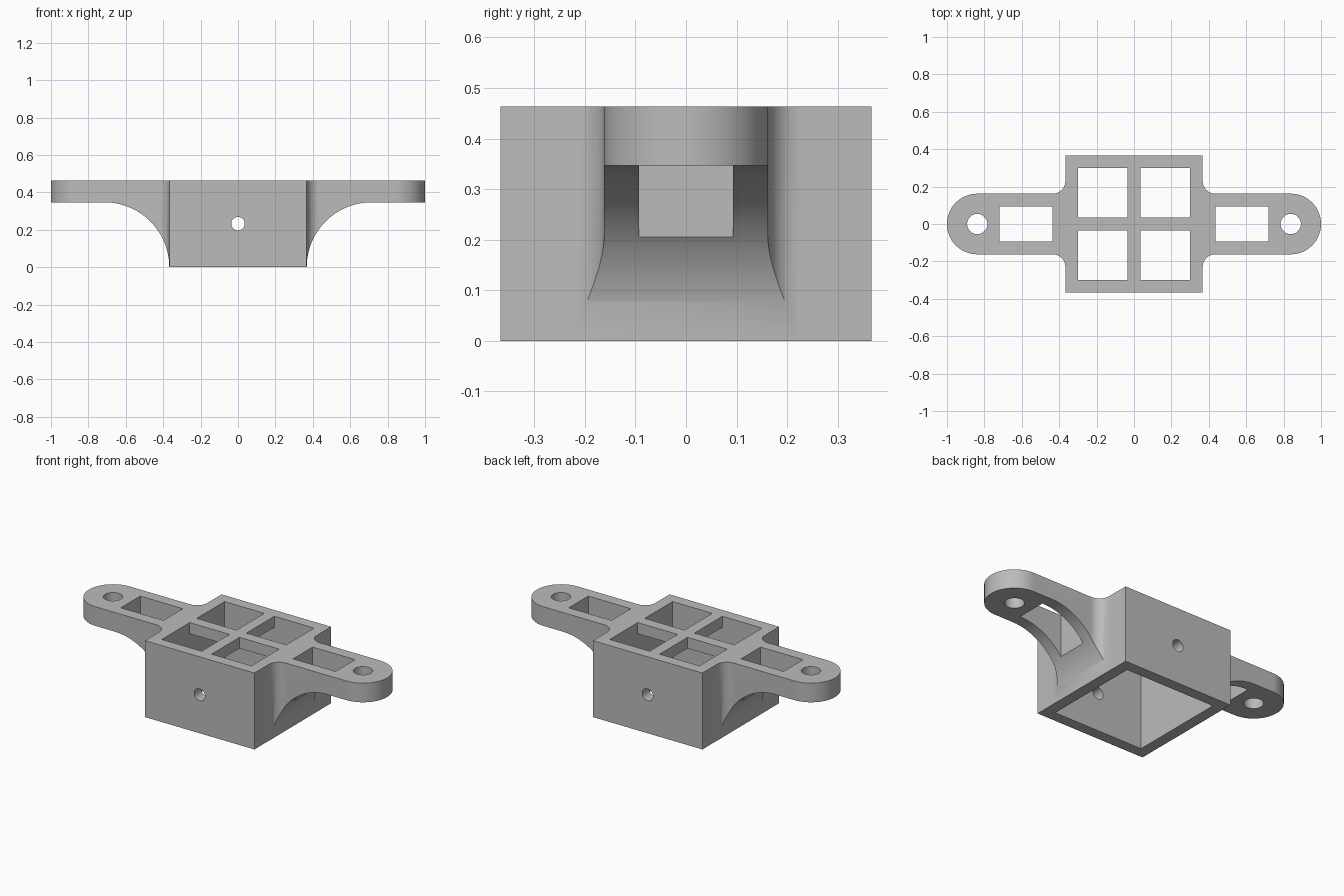
import bpy, bmesh, math
from mathutils import Vector

if "Cube" in bpy.data.objects:
    bpy.data.objects.remove(bpy.data.objects["Cube"])

BOX, TOP = 0.367, 0.463        # half width and height of the body
ARM, REACH = 0.162, 0.838      # arm half width, centre of the rounded tip
ARM_Z, BLEND = 0.347, 0.068    # arm underside, corner blend radius


def arc(cx, cy, r, a0, a1, n):
    return [(cx + r * math.cos(math.radians(a0 + (a1 - a0) * i / n)),
             cy + r * math.sin(math.radians(a0 + (a1 - a0) * i / n)))
            for i in range(n + 1)]


def prism(name, points, lo, hi, axis='Z'):
    """Extrude a 2D outline along Z (outline in xy) or Y (outline in xz)."""
    bm = bmesh.new()
    place = (lambda p: (p[0], p[1], lo)) if axis == 'Z' else (lambda p: (p[0], lo, p[1]))
    step = Vector((0, 0, hi - lo)) if axis == 'Z' else Vector((0, hi - lo, 0))
    face = bm.faces.new([bm.verts.new(place(p)) for p in points])
    out = bmesh.ops.extrude_face_region(bm, geom=[face])
    bmesh.ops.translate(bm, vec=step,
                        verts=[v for v in out['geom'] if isinstance(v, bmesh.types.BMVert)])
    bmesh.ops.recalc_face_normals(bm, faces=bm.faces)
    mesh = bpy.data.meshes.new(name)
    bm.to_mesh(mesh)
    bm.free()
    obj = bpy.data.objects.new(name, mesh)
    bpy.context.collection.objects.link(obj)
    return obj


def rect(x0, x1, y0, y1):
    return [(x0, y0), (x1, y0), (x1, y1), (x0, y1)]


def circle(cx, cy, r, n=48):
    return arc(cx, cy, r, 0, 360, n)[:-1]


# Plan outline: square body with two round-tipped arms, corners blended
quarter = [(BOX, -BOX)] + arc(BOX + BLEND, -ARM - BLEND, BLEND, 180, 90, 12)
right = quarter + arc(REACH, 0, ARM, -90, 90, 48) + [(x, -y) for x, y in reversed(quarter)]
outline = right + [(-x, -y) for x, y in right]
bracket = prism("bracket", outline, 0, TOP)

cutters = []
for s in (-1, 1):
    # Curved hollow beneath each arm
    under = [(BOX + 0.0005, -0.1)] + arc(BOX + 0.0005 + ARM_Z, 0, ARM_Z, 180, 90, 40)
    under += [(1.2, ARM_Z), (1.2, -0.1)]
    cutters.append(prism("underside_cutter", [(s * x, z) for x, z in under], -0.6, 0.6, 'Y'))
    # Arm window and screw hole
    cutters.append(prism("window_cutter", rect(*sorted((s * 0.435, s * 0.72)), -0.093, 0.093), -0.2, 0.7))
    cutters.append(prism("screw_cutter", circle(s * REACH, 0, 0.054), -0.2, 0.7))
    # Openings in the top grid
    for t in (-1, 1):
        cutters.append(prism("grid_cutter", rect(*sorted((s * 0.0335, s * 0.3)),
                                                 *sorted((t * 0.0335, t * 0.3))), 0.3, 0.7))
# Hollow body below the grid, and the cross hole front to back
cutters.append(prism("cavity_cutter", rect(-0.3, 0.3, -0.3, 0.3), -0.2, TOP - 0.067))
cutters.append(prism("cross_hole_cutter", circle(0, 0.233, 0.036), -0.6, 0.6, 'Y'))

bpy.context.view_layer.objects.active = bracket
bracket.select_set(True)
for c in cutters:
    mod = bracket.modifiers.new("cut", 'BOOLEAN')
    mod.operation, mod.solver, mod.object = 'DIFFERENCE', 'EXACT', c
    bpy.ops.object.modifier_apply(modifier=mod.name)
    bpy.data.objects.remove(c)
bpy.ops.object.shade_smooth_by_angle(angle=math.radians(30))

# Single grey finish
grey = bpy.data.materials.new("grey")
grey.diffuse_color = (0.5, 0.5, 0.5, 1)
grey.use_nodes = True
grey.node_tree.nodes["Principled BSDF"].inputs["Base Color"].default_value = grey.diffuse_color
bracket.data.materials.clear()
bracket.data.materials.append(grey)
